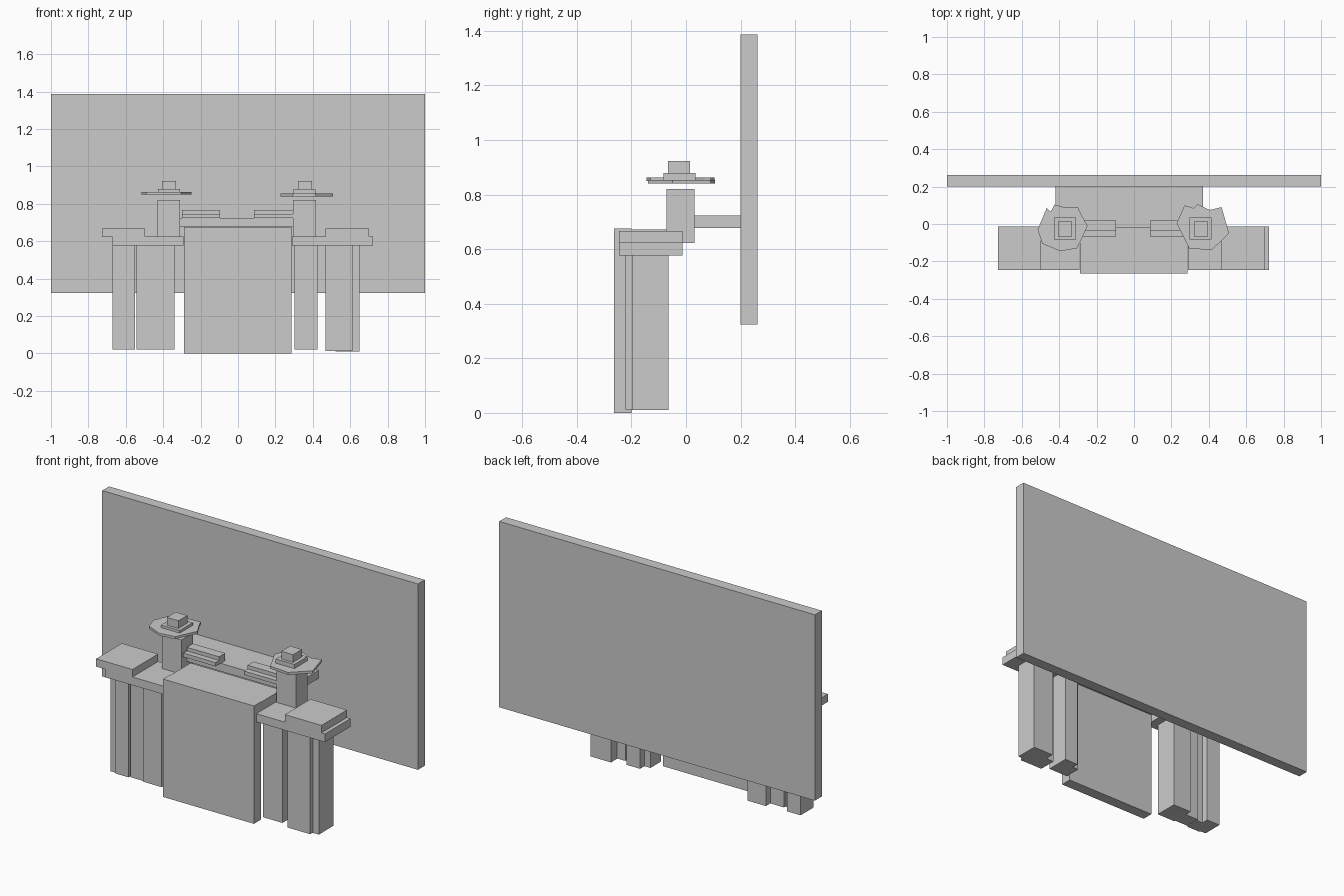
import bpy, bmesh


def prism(name, pts, z0, z1):
    """Extrude a flat outline between two heights."""
    bm = bmesh.new()
    face = bm.faces.new([bm.verts.new((x, y, z0)) for x, y in pts])
    top = bmesh.ops.extrude_face_region(bm, geom=[face])["geom"]
    verts = [v for v in top if isinstance(v, bmesh.types.BMVert)]
    bmesh.ops.translate(bm, verts=verts, vec=(0, 0, z1 - z0))
    bmesh.ops.recalc_face_normals(bm, faces=bm.faces)
    mesh = bpy.data.meshes.new(name)
    bm.to_mesh(mesh)
    bm.free()
    ob = bpy.data.objects.new(name, mesh)
    bpy.context.collection.objects.link(ob)
    return ob


def box(name, x0, x1, y0, y1, z0, z1):
    return prism(name, [(x0, y0), (x1, y0), (x1, y1), (x0, y1)], z0, z1)


# Backboard and the shelf bridging to it
box("backboard", -1, 1, 0.2, 0.262, 0.323, 1.387)
box("rear_shelf", -0.42, 0.37, -0.02, 0.2, 0.678, 0.724)

# Centre desk: front panel and top slab
box("front_panel", -0.29, 0.286, -0.264, -0.2, 0, 0.675)
box("centre_top", -0.29, 0.286, -0.264, -0.015, 0.62, 0.672)

# Side wings with raised outer ledges
box("wing_left", -0.67, -0.292, -0.245, -0.013, 0.577, 0.624)
box("ledge_left", -0.727, -0.497, -0.245, -0.013, 0.622, 0.667)
box("wing_right", 0.288, 0.722, -0.245, -0.013, 0.577, 0.624)
box("ledge_right", 0.468, 0.7, -0.245, -0.013, 0.622, 0.667)

# Legs: stepped pairs of boxes
legs = [
    (-0.67, -0.584, -0.197, -0.08, 0.02), (-0.634, -0.55, -0.205, -0.12, 0.02),
    (-0.543, -0.4, -0.197, -0.11, 0.02), (-0.457, -0.34, -0.205, -0.07, 0.02),
    (0.302, 0.425, -0.205, -0.11, 0.02), (0.34, 0.425, -0.197, -0.07, 0.02),
    (0.468, 0.612, -0.222, -0.12, 0.012), (0.521, 0.65, -0.197, -0.065, 0.01),
]
for i, (x0, x1, y0, y1, z0) in enumerate(legs):
    box(f"leg_{i + 1}", x0, x1, y0, y1, z0, 0.58)

# Irregular hat-like discs above the posts
brim_left = [(-0.515, -0.03), (-0.467, 0.085), (-0.445, 0.066), (-0.425, 0.104),
             (-0.375, 0.09), (-0.3, 0.092), (-0.29, 0.065), (-0.248, -0.012),
             (-0.305, -0.13), (-0.395, -0.145), (-0.49, -0.105)]
brim_right = [(0.228, 0.005), (0.27, 0.1), (0.32, 0.085), (0.34, 0.106),
              (0.405, 0.075), (0.468, 0.09), (0.508, -0.05), (0.415, -0.14),
              (0.295, -0.13)]
for side, cx, brim, z in (("left", -0.37, brim_left, 0.849),
                          ("right", 0.356, brim_right, 0.84)):
    box(f"post_{side}", cx - 0.061, cx + 0.061, -0.071, 0.032, 0.623, 0.82)
    prism(f"brim_{side}", brim, z, z + 0.014)
    box(f"cap_base_{side}", cx - 0.059, cx + 0.059, -0.083, 0.035, z + 0.012, 0.878)
    box(f"cap_{side}", cx - 0.035, cx + 0.039, -0.066, 0.014, 0.87, 0.922)

# Low two-step trays on the shelf
for side, x0, x1 in (("left", -0.3, -0.095), ("right", 0.085, 0.293)):
    box(f"tray_lower_{side}", x0, x1, -0.067, 0.02, 0.724, 0.746)
    box(f"tray_upper_{side}", x0, x1, -0.035, 0.02, 0.746, 0.767)
